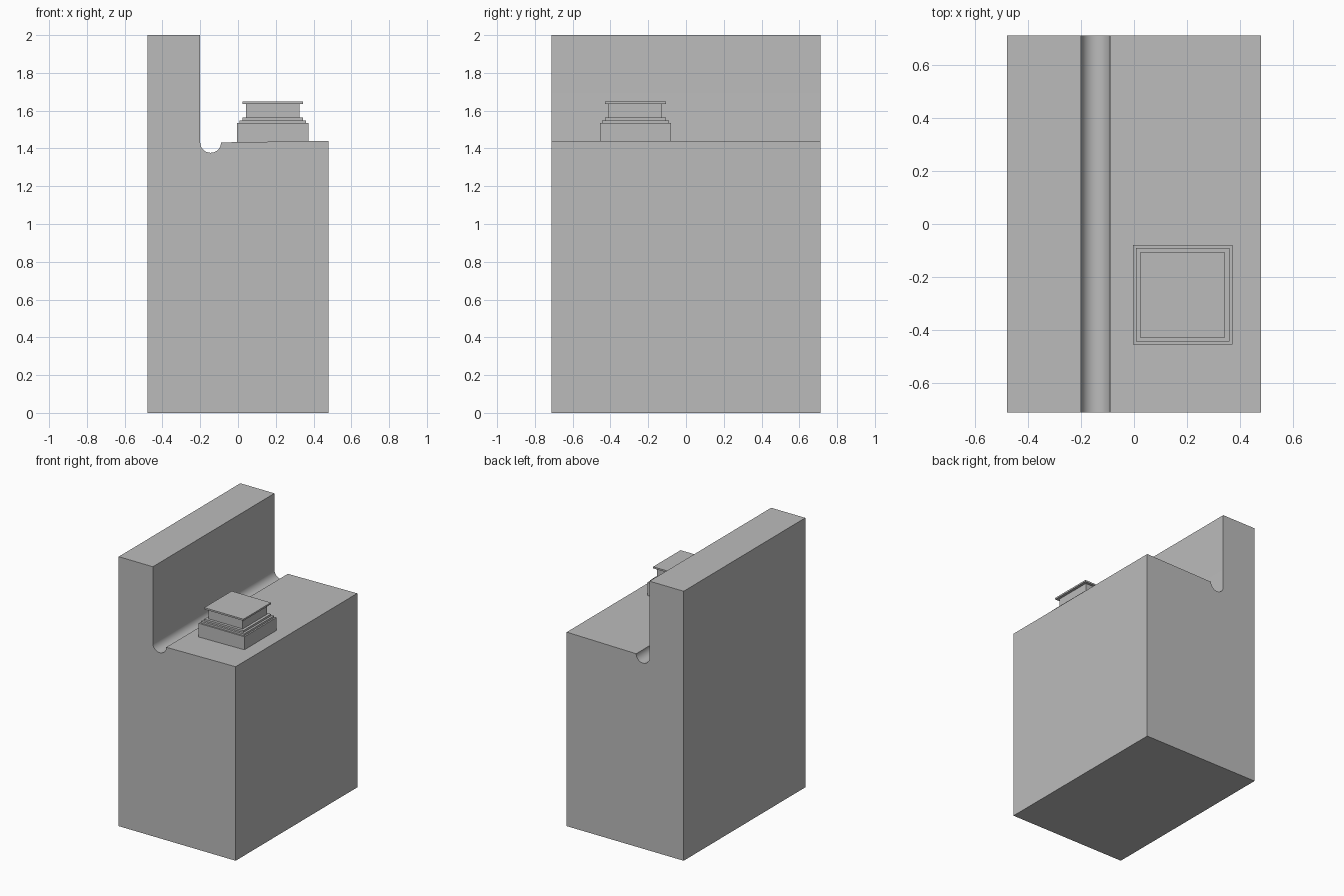
import bpy, bmesh, math

cube = bpy.data.objects.get("Cube")
if cube:
    bpy.data.objects.remove(cube, do_unlink=True)

grey = bpy.data.materials.new("plain grey")
grey.use_nodes = True
grey.diffuse_color = (0.5, 0.5, 0.5, 1)
grey.node_tree.nodes["Principled BSDF"].inputs["Base Color"].default_value = grey.diffuse_color


def finish(name, bm):
    bmesh.ops.recalc_face_normals(bm, faces=bm.faces)
    mesh = bpy.data.meshes.new(name)
    bm.to_mesh(mesh)
    bm.free()
    mesh.materials.append(grey)
    obj = bpy.data.objects.new(name, mesh)
    bpy.context.collection.objects.link(obj)
    return obj


# Main body: side wall, rounded gutter and slightly sloping ledge, swept front to back
HALF_X, HALF_Y = 0.48, 0.713
GUTTER_X, GUTTER_Z, GUTTER_R = -0.145, 1.432, 0.055
STEPS = 24
profile = [(-HALF_X, 0), (HALF_X, 0), (HALF_X, 1.44)]
for i in range(STEPS + 1):
    a = -math.pi * i / STEPS
    profile.append((GUTTER_X + GUTTER_R * math.cos(a), GUTTER_Z + GUTTER_R * math.sin(a)))
profile += [(GUTTER_X - GUTTER_R, 2), (-HALF_X, 2)]

bm = bmesh.new()
face = bm.faces.new([bm.verts.new((x, -HALF_Y, z)) for x, z in profile])
swept = bmesh.ops.extrude_face_region(bm, geom=[face])["geom"]
bmesh.ops.translate(bm, vec=(0, 2 * HALF_Y, 0),
                    verts=[v for v in swept if isinstance(v, bmesh.types.BMVert)])
body = finish("body", bm)
bpy.context.view_layer.objects.active = body
body.select_set(True)
bpy.ops.object.shade_smooth_by_angle(angle=math.radians(30))
body.select_set(False)

# Square stepped chimney: one stacked outline of (half width, height)
CX, CY = 0.184, -0.268
outline = [(0.188, 1.42), (0.188, 1.535), (0.177, 1.535), (0.177, 1.549),
           (0.161, 1.549), (0.161, 1.563), (0.141, 1.563), (0.141, 1.636),
           (0.161, 1.636), (0.161, 1.648)]
bm = bmesh.new()
rings = [[bm.verts.new((CX + sx * h, CY + sy * h, z))
          for sx, sy in ((-1, -1), (1, -1), (1, 1), (-1, 1))] for h, z in outline]
for low, high in zip(rings, rings[1:]):
    for i in range(4):
        j = (i + 1) % 4
        bm.faces.new((low[i], low[j], high[j], high[i]))
bm.faces.new(rings[0][::-1])
bm.faces.new(rings[-1])
finish("chimney", bm)
